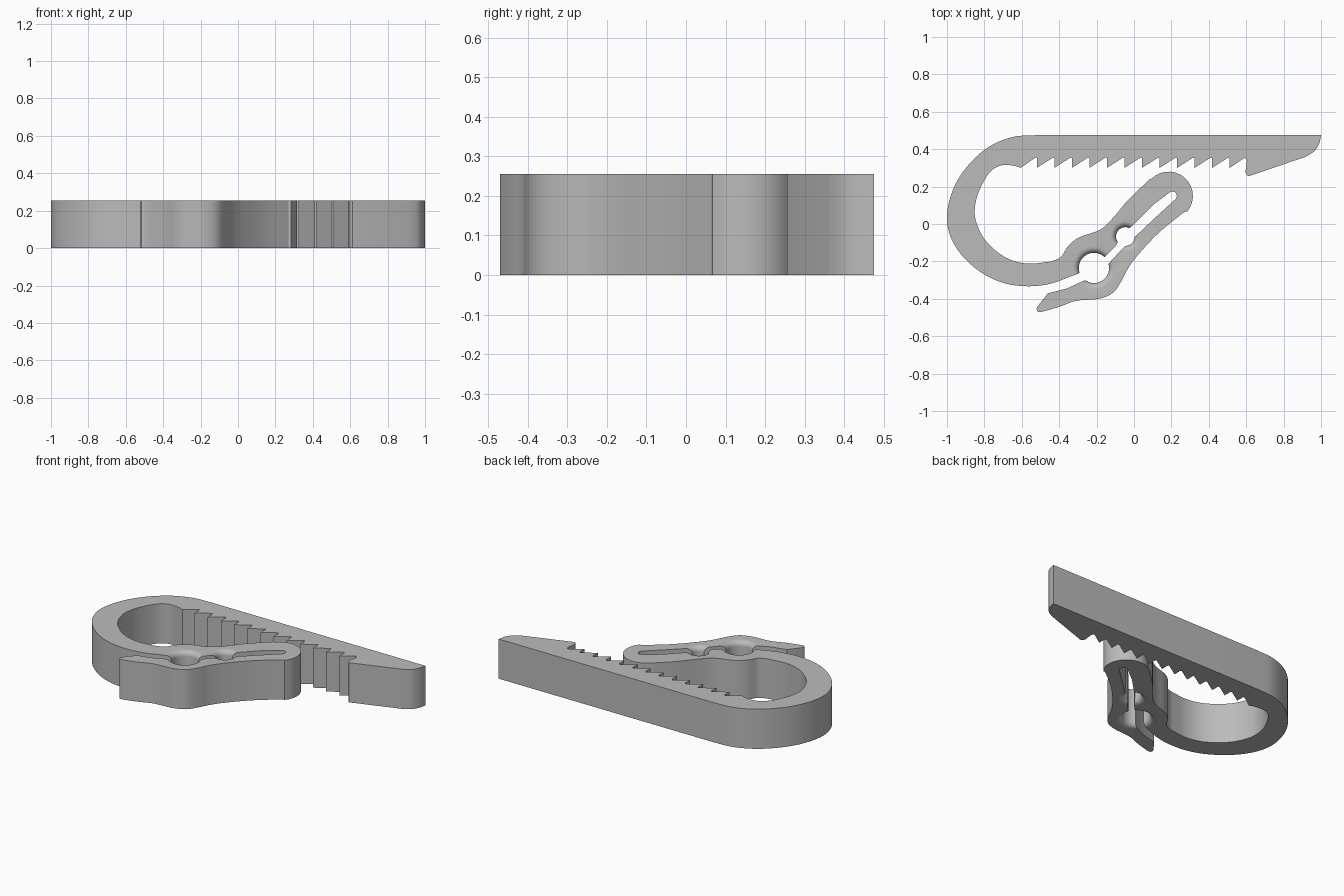
import bpy
import bmesh
import math
from mathutils import Vector

HEIGHT = 0.255

cube = bpy.data.objects.get("Cube")
if cube:
    bpy.data.objects.remove(cube, do_unlink=True)

grey = bpy.data.materials.new("plain grey plastic")
grey.use_nodes = True
grey_colour = (0.5, 0.5, 0.5, 1)
grey.diffuse_color = grey_colour
grey.node_tree.nodes["Principled BSDF"].inputs["Base Color"].default_value = grey_colour


def spline(points, steps=5):
    """Smooth curve passing through the given points."""
    pts = [Vector(p) for p in points]
    pts = [pts[0] * 2 - pts[1]] + pts + [pts[-1] * 2 - pts[-2]]
    curve = []
    for a, b, c, d in zip(pts, pts[1:], pts[2:], pts[3:]):
        for i in range(steps):
            t = i / steps
            curve.append((b * 2 + (c - a) * t + (a * 2 - b * 5 + c * 4 - d) * t * t
                          + (b * 3 - a - c * 3 + d) * t ** 3) / 2)
    return curve + [pts[-2]]


def arc(centre, radius, start, end, steps=14):
    """Points along a circular arc, angles in degrees."""
    angles = [math.radians(start + (end - start) * i / steps) for i in range(steps + 1)]
    return [Vector(centre) + Vector((math.cos(a), math.sin(a))) * radius for a in angles]


def add_object(name, bm):
    bmesh.ops.recalc_face_normals(bm, faces=bm.faces)
    mesh = bpy.data.meshes.new(name)
    bm.to_mesh(mesh)
    bm.free()
    mesh.materials.append(grey)
    obj = bpy.data.objects.new(name, mesh)
    bpy.context.collection.objects.link(obj)
    return obj


def prism(name, outline, bottom, top):
    """Extrude a flat outline upwards."""
    bm = bmesh.new()
    verts = [bm.verts.new((p[0], p[1], bottom)) for p in outline]
    bmesh.ops.remove_doubles(bm, verts=verts, dist=0.0005)
    face = bm.faces.new([v for v in verts if v.is_valid])
    result = bmesh.ops.extrude_face_region(bm, geom=[face])
    moved = [g for g in result["geom"] if isinstance(g, bmesh.types.BMVert)]
    bmesh.ops.translate(bm, verts=moved, vec=(0, 0, top - bottom))
    return add_object(name, bm)


def hole_cutter(name, centre, radius, flare):
    """Turned cutter with a rounded flare at both mouths."""
    quarter = [(radius + flare * (1 - math.cos(a)), HEIGHT - flare + flare * math.sin(a))
               for a in (math.radians(15 * i) for i in range(7))]
    upper = quarter + [(radius + flare, HEIGHT + 0.05)]
    profile = [(r, HEIGHT - z) for r, z in reversed(upper)] + upper
    bm = bmesh.new()
    count = 40
    rings = []
    for r, z in profile:
        ring = arc(centre, r, 0, 360, count)[:-1]
        rings.append([bm.verts.new((p.x, p.y, z)) for p in ring])
    for low, high in zip(rings, rings[1:]):
        for i in range(count):
            j = (i + 1) % count
            bm.faces.new((low[i], low[j], high[j], high[i]))
    bm.faces.new(rings[0])
    bm.faces.new(rings[-1])
    return add_object(name, bm)


# Outer side of the loop, from the straight back to the mouth of the clamp
outer_loop = spline([(-.52, .475), (-.65, .465), (-.78, .41), (-.89, .31), (-.965, .19),
                     (-1, .05), (-.98, -.07), (-.91, -.18), (-.8, -.27), (-.68, -.32),
                     (-.56, -.333), (-.45, -.32), (-.35, -.285), (-.28, -.258)])

# Lower lever with its rounded tip
lever_top = [(-.25, -.295), (-.36, -.345), (-.46, -.37), (-.515, -.44)]
lever_bottom = spline([(-.515, -.44), (-.52, -.458), (-.5, -.47), (-.4, -.443), (-.31, -.411),
                       (-.19, -.4), (-.115, -.37), (-.07, -.31), (-.03, -.235), (.03, -.155),
                       (.14, -.04), (.27, .065)])

# Round nose of the clamp, then back along its upper edge
nose = arc((.185, .15), .13, -40, 135)
clamp_top = spline([(.085, .24), (-.03, .13), (-.11, .035), (-.18, -.03), (-.29, -.07),
                    (-.35, -.115), (-.39, -.175), (-.44, -.2)])

# Inner side of the loop up to the first tooth
inner_loop = spline([(-.44, -.2), (-.555, -.212), (-.65, -.195), (-.73, -.15), (-.8, -.08),
                     (-.84, 0), (-.852, .07), (-.835, .16), (-.79, .25), (-.75, .295),
                     (-.7, .315), (-.64, .311), (-.605, .3)])

# Row of ratchet teeth
PITCH = 0.0937
teeth = []
for k in range(12):
    x = -0.613 + PITCH * (k + 1)
    teeth += [(x - .008, .355), (x, .352), (x, .3)]

# Hook and tapering end of the toothed arm
hook = spline([(.59, .353), (.603, .34), (.597, .275), (.612, .255)])
arm_end = spline([(.92, .36), (.965, .39), (.99, .43), (1, .475)])

body = prism("clip_body", outer_loop + lever_top + lever_bottom + nose + clamp_top
             + inner_loop + teeth + hook + arm_end, 0, HEIGHT)

# Slot through the clamp and the two flared holes
slot = prism("slot_cutter", [(-.22, -.24), (-.1, -.12), (-.06, -.05), (-.01, -.01), (.1, .1)]
             + arc((.205, .15), .024, 130, -45, 8)
             + [(.12, .04), (.03, -.045), (-.02, -.09), (-.07, -.14), (-.18, -.26)],
             -0.1, HEIGHT + 0.1)
cutters = [slot,
           hole_cutter("large_hole_cutter", (-.214, -.235), .081, .032),
           hole_cutter("small_hole_cutter", (-.046, -.067), .05, .032)]

bpy.context.view_layer.objects.active = body
body.select_set(True)
for cutter in cutters:
    mod = body.modifiers.new(cutter.name, "BOOLEAN")
    mod.operation = "DIFFERENCE"
    mod.solver = "EXACT"
    mod.object = cutter
    bpy.ops.object.modifier_apply(modifier=mod.name)
for cutter in cutters:
    bpy.data.objects.remove(cutter, do_unlink=True)

bpy.ops.object.shade_smooth_by_angle(angle=math.radians(30))
